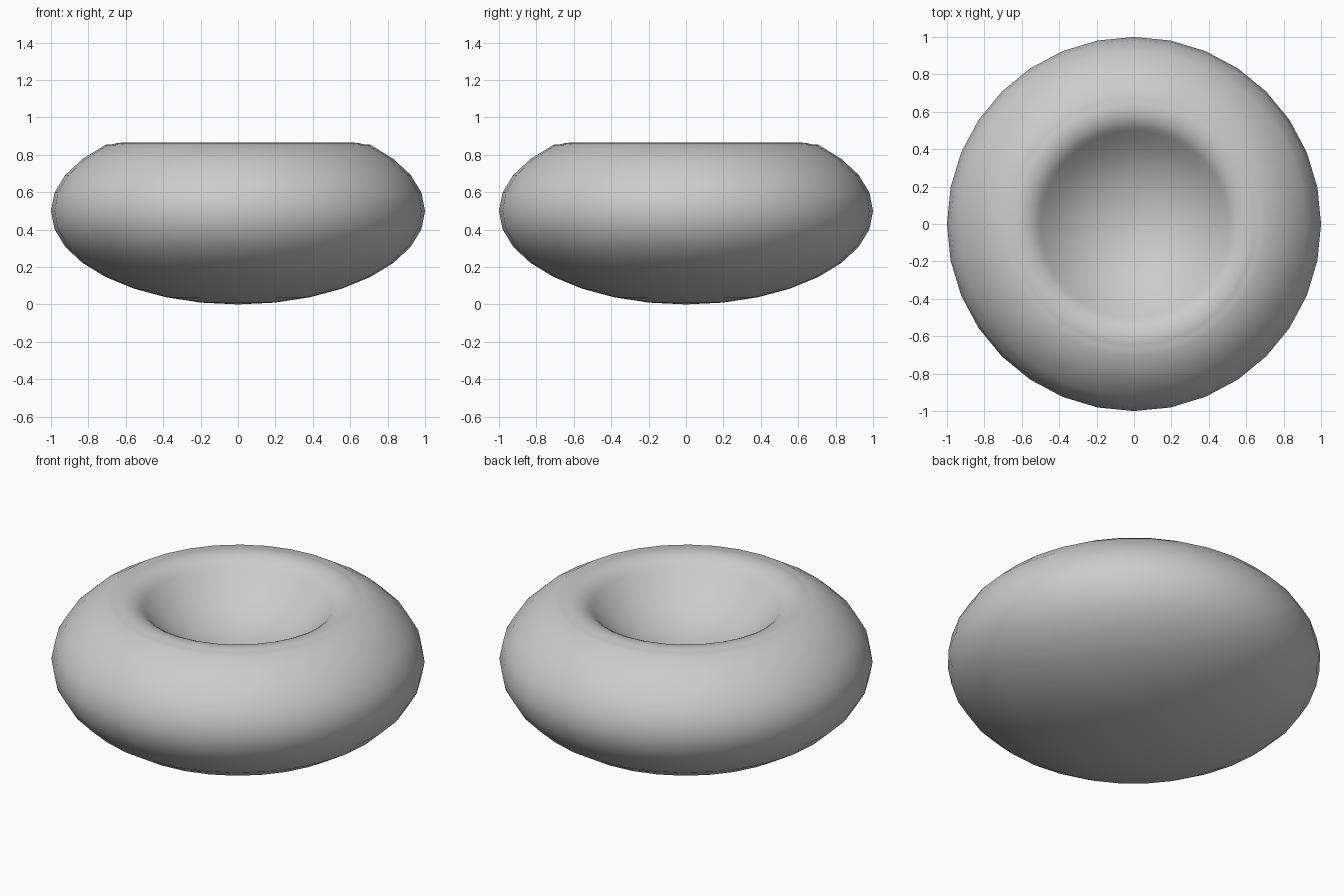
import bpy, bmesh
from math import sin, cos, pi, radians

if "Cube" in bpy.data.objects:
    bpy.data.objects.remove(bpy.data.objects["Cube"])

SEGMENTS = 32

# Outer shell: lower part of a flattened ball, bottom pole up to the rim
profile = [(sin(k * pi / 16), 0.5 - 0.5 * cos(k * pi / 16)) for k in range(1, 13)]

# Rounded rim: arc rolling from the outer slope over into the bowl
for deg in (20, 10, 0, -10, -20, -30, -40, -50):
    a = radians(deg)
    profile.append((0.62 + 0.157 * sin(a), 0.708 + 0.157 * cos(a)))

# Bowl: shallow spherical hollow
R = 0.65
for deg in (42, 34, 26, 18, 9):
    a = radians(deg)
    profile.append((R * sin(a), 0.577 + R * (1 - cos(a))))

bm = bmesh.new()


def ring(r, z):
    return [bm.verts.new((r * cos(2 * pi * i / SEGMENTS), r * sin(2 * pi * i / SEGMENTS), z))
            for i in range(SEGMENTS)]


rings = [ring(r, z) for r, z in profile]
bottom = bm.verts.new((0, 0, 0))
hollow = bm.verts.new((0, 0, 0.577))
for i in range(SEGMENTS):
    j = (i + 1) % SEGMENTS
    bm.faces.new((bottom, rings[0][j], rings[0][i]))
    for a, b in zip(rings, rings[1:]):
        bm.faces.new((a[i], a[j], b[j], b[i]))
    bm.faces.new((rings[-1][i], rings[-1][j], hollow))

bmesh.ops.recalc_face_normals(bm, faces=bm.faces)
for f in bm.faces:
    f.smooth = True

mesh = bpy.data.meshes.new("dimpled_disc")
bm.to_mesh(mesh)
bm.free()
bpy.context.collection.objects.link(bpy.data.objects.new("dimpled_disc", mesh))
